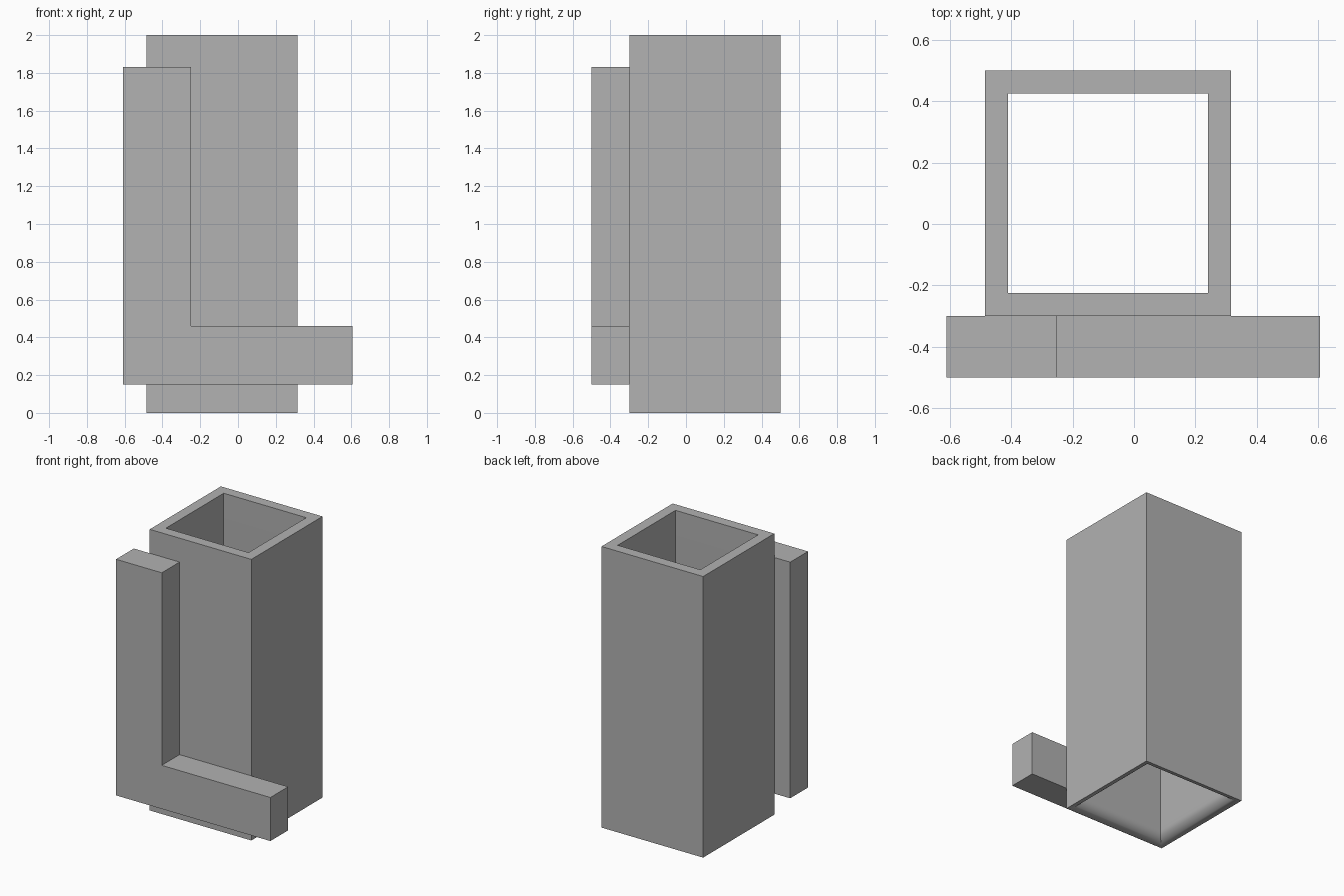
import bpy, bmesh, math

cube = bpy.data.objects.get("Cube")
if cube:
    bpy.data.objects.remove(cube, do_unlink=True)

# Single matte grey
grey = bpy.data.materials.new("plain grey")
grey.use_nodes = True
colour = (0.445, 0.445, 0.445, 1)
grey.diffuse_color = colour
grey.node_tree.nodes["Principled BSDF"].inputs["Base Color"].default_value = colour


def finish(bm, name):
    bmesh.ops.recalc_face_normals(bm, faces=bm.faces)
    mesh = bpy.data.meshes.new(name)
    bm.to_mesh(mesh)
    bm.free()
    mesh.materials.append(grey)
    obj = bpy.data.objects.new(name, mesh)
    bpy.context.collection.objects.link(obj)
    return obj


# Square tube: a wall section swept round four mitred corners,
# with the inner bottom edge rounded out to the outer face
CX, CY, HALF, WALL, HEIGHT, STEPS = -0.085, 0.1, 0.4, 0.075, 2.0, 8
section = [(0, 0), (0, HEIGHT), (WALL, HEIGHT)]
for i in range(STEPS, 0, -1):
    a = math.pi / 2 * i / STEPS
    section.append((WALL * math.sin(a), WALL * (1 - math.cos(a))))

bm = bmesh.new()
rings = []
for inset, z in section:
    h = HALF - inset
    rings.append([bm.verts.new((CX + sx * h, CY + sy * h, z))
                  for sx, sy in ((-1, -1), (1, -1), (1, 1), (-1, 1))])
for k, ring in enumerate(rings):
    nxt = rings[(k + 1) % len(rings)]
    for i in range(4):
        j = (i + 1) % 4
        bm.faces.new((ring[i], ring[j], nxt[j], nxt[i]))
tube = finish(bm, "square_tube")

bpy.ops.object.select_all(action='DESELECT')
tube.select_set(True)
bpy.context.view_layer.objects.active = tube
bpy.ops.object.shade_smooth_by_angle(angle=math.radians(30))

# L-shaped bracket on the front face, extruded from its outline
outline = [(-0.61, 0.15), (0.605, 0.15), (0.605, 0.46),
           (-0.25, 0.46), (-0.25, 1.83), (-0.61, 1.83)]
bm = bmesh.new()
face = bm.faces.new([bm.verts.new((x, -0.5, z)) for x, z in outline])
ext = bmesh.ops.extrude_face_region(bm, geom=[face], use_keep_orig=True)
moved = [v for v in ext["geom"] if isinstance(v, bmesh.types.BMVert)]
bmesh.ops.translate(bm, verts=moved, vec=(0, 0.2, 0))
finish(bm, "front_l_bracket")
